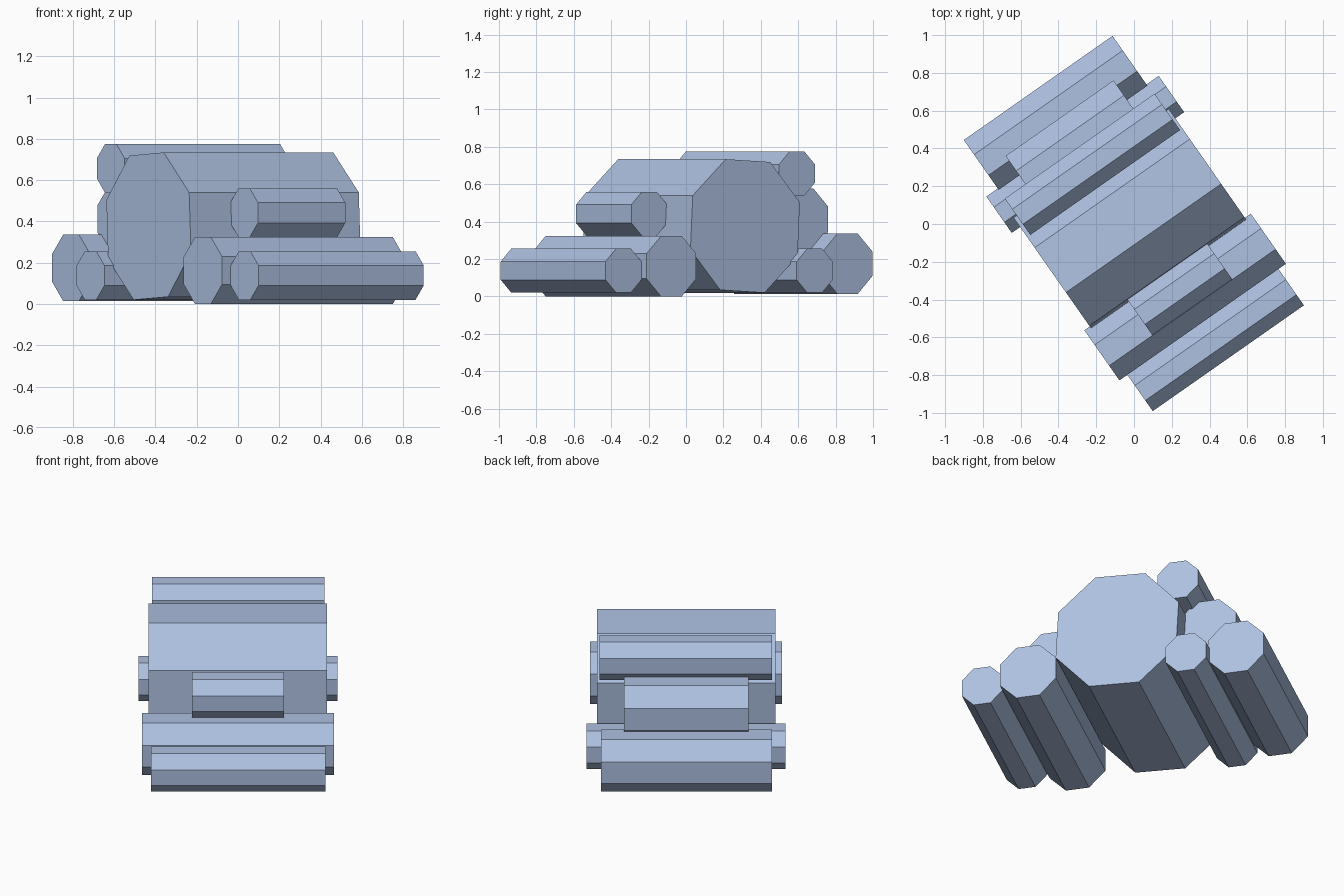
import bpy, math
from mathutils import Matrix

if "Cube" in bpy.data.objects:
    bpy.data.objects.remove(bpy.data.objects["Cube"])

# One flat blue-grey for the whole wood pile
mat = bpy.data.materials.new("pale blue grey")
mat.diffuse_color = (0.42, 0.53, 0.75, 1)
mat.use_nodes = True
mat.node_tree.nodes["Principled BSDF"].inputs["Base Color"].default_value = mat.diffuse_color

# All logs run along one horizontal direction, turned 35 degrees from x
PILE = Matrix.Rotation(math.radians(35), 4, 'Z')


def log(name, start, end, across, z, width, roll=0.0):
    """Octagonal log: start/end along the pile, across = offset to the front."""
    radius = width / 2 / math.cos(math.pi / 8)
    n = 8
    ring = [(across + radius * math.cos(a), z + radius * math.sin(a))
            for a in (math.radians(22.5 + roll) + i * math.tau / n for i in range(n))]
    verts = [(u, -v, h) for u in (start, end) for v, h in ring]
    faces = [(i, (i + 1) % n, n + (i + 1) % n, n + i) for i in range(n)]
    faces += [tuple(reversed(range(n))), tuple(range(n, 2 * n))]
    # wind faces outward
    faces = [tuple(reversed(f)) for f in faces]
    mesh = bpy.data.meshes.new(name)
    mesh.from_pydata(verts, [], faces)
    mesh.transform(PILE)
    mesh.validate()
    # make sure normals point out of the solid
    import bmesh
    bm = bmesh.new()
    bm.from_mesh(mesh)
    bmesh.ops.recalc_face_normals(bm, faces=bm.faces)
    bm.to_mesh(mesh)
    bm.free()
    mesh.materials.append(mat)
    obj = bpy.data.objects.new(name, mesh)
    bpy.context.collection.objects.link(obj)
    return obj


# Large central log, slightly rolled
log("main_log", -0.503, 0.50, -0.036, 0.377, 0.70, 3)

# Logs behind the main log
log("back_outer_log", -0.483, 0.478, -0.72, 0.175, 0.322)
log("back_inner_log", -0.557, 0.557, -0.45, 0.138, 0.235)
log("back_middle_log", -0.35, 0.347, -0.52, 0.412, 0.33)
log("back_top_log", -0.483, 0.485, -0.385, 0.657, 0.235)

# Logs in front of the main log
log("front_inner_log", -0.538, 0.538, 0.472, 0.162, 0.324)
log("front_outer_log", -0.487, 0.49, 0.751, 0.138, 0.235)
log("front_top_log", -0.258, 0.258, 0.42, 0.442, 0.235)
